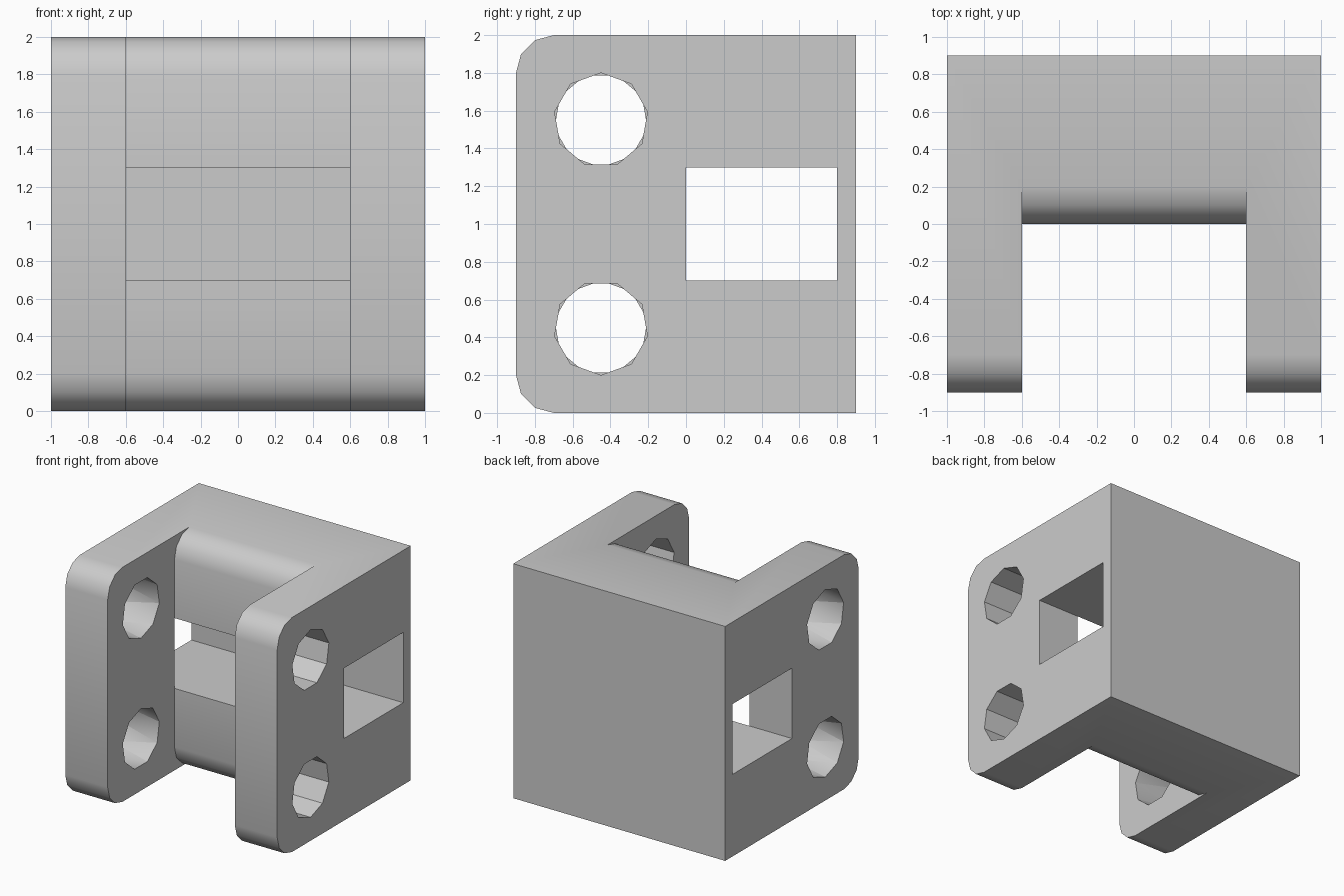
import bpy, bmesh
from math import sin, cos, pi

cube = bpy.data.objects.get("Cube")
if cube:
    bpy.data.objects.remove(cube, do_unlink=True)

grey = bpy.data.materials.new("plain_grey")
grey.use_nodes = True
colour = (0.6, 0.6, 0.6, 1)
grey.diffuse_color = colour
grey.node_tree.nodes["Principled BSDF"].inputs["Base Color"].default_value = colour

R = 0.2      # corner radius
H = 2.0      # height


def loft(name, ring_a, ring_b, xa, xb, twisted=False):
    """Solid between two (y, z) rings placed at xa and xb."""
    bm = bmesh.new()
    a = [bm.verts.new((xa, y, z)) for y, z in ring_a]
    b = [bm.verts.new((xb, y, z)) for y, z in ring_b]
    bm.faces.new(a)
    bm.faces.new(b[::-1])
    n = len(a)
    for i in range(n):
        j = (i + 1) % n
        if twisted:
            bm.faces.new((a[i], b[i], a[j]))
            bm.faces.new((a[j], b[i], b[j]))
        else:
            bm.faces.new((a[i], b[i], b[j], a[j]))
    bmesh.ops.recalc_face_normals(bm, faces=bm.faces)
    mesh = bpy.data.meshes.new(name)
    bm.to_mesh(mesh)
    bm.free()
    mesh.materials.append(grey)
    obj = bpy.data.objects.new(name, mesh)
    bpy.context.collection.objects.link(obj)
    return obj


def rounded_front(y):
    """Front edge line from bottom to top, with both corners rounded."""
    low = [(y + R - R * sin(k * pi / 6), R - R * cos(k * pi / 6)) for k in range(4)]
    return low + [(p, H - q) for p, q in reversed(low)]


def nine_sided(z, start):
    """Hole outline, first corner at the given angle from straight up."""
    turns = [start + k * 2 * pi / 9 for k in range(9)]
    return [(-0.45 + 0.25 * sin(t), z + 0.25 * cos(t)) for t in turns]


def cut(target, cutter):
    cutter.hide_render = True
    mod = target.modifiers.new("cut", "BOOLEAN")
    mod.operation = "DIFFERENCE"
    mod.solver = "EXACT"
    mod.object = cutter
    bpy.context.view_layer.objects.active = target
    bpy.ops.object.modifier_apply(modifier=mod.name)
    bpy.data.objects.remove(cutter, do_unlink=True)


# Block with rounded front corners
outline = rounded_front(-0.9) + [(0.9, H), (0.9, 0)]
block = loft("bracket_block", outline, outline, -1, 1)

# Front slot, leaving a rounded bridge between two side plates
slot = [(-1, -0.1), (R, -0.1)] + rounded_front(0) + [(R, H + 0.1), (-1, H + 0.1)]
cut(block, loft("slot_cutter", slot, slot, -0.6, 0.6))

# Rectangular channel through the full width
window = [(0, 0.7), (0.8, 0.7), (0.8, 1.3), (0, 1.3)]
cut(block, loft("channel_cutter", window, window, -1.1, 1.1))

# Bolt holes: straight in the left plate, faceted by a half-step twist in the right
for z, start in ((1.55, 0), (0.45, pi)):
    ring = nine_sided(z, start)
    cut(block, loft("left_hole_cutter", ring, ring, 0.5, 1.1))
    turned = nine_sided(z, start + pi / 9)
    cut(block, loft("right_hole_cutter", ring, turned, -1.0005, -0.5995, True))

# Smooth corners, sharp edges elsewhere
bpy.ops.object.select_all(action="DESELECT")
block.select_set(True)
bpy.context.view_layer.objects.active = block
bpy.ops.object.shade_smooth_by_angle(angle=pi / 5.5)
